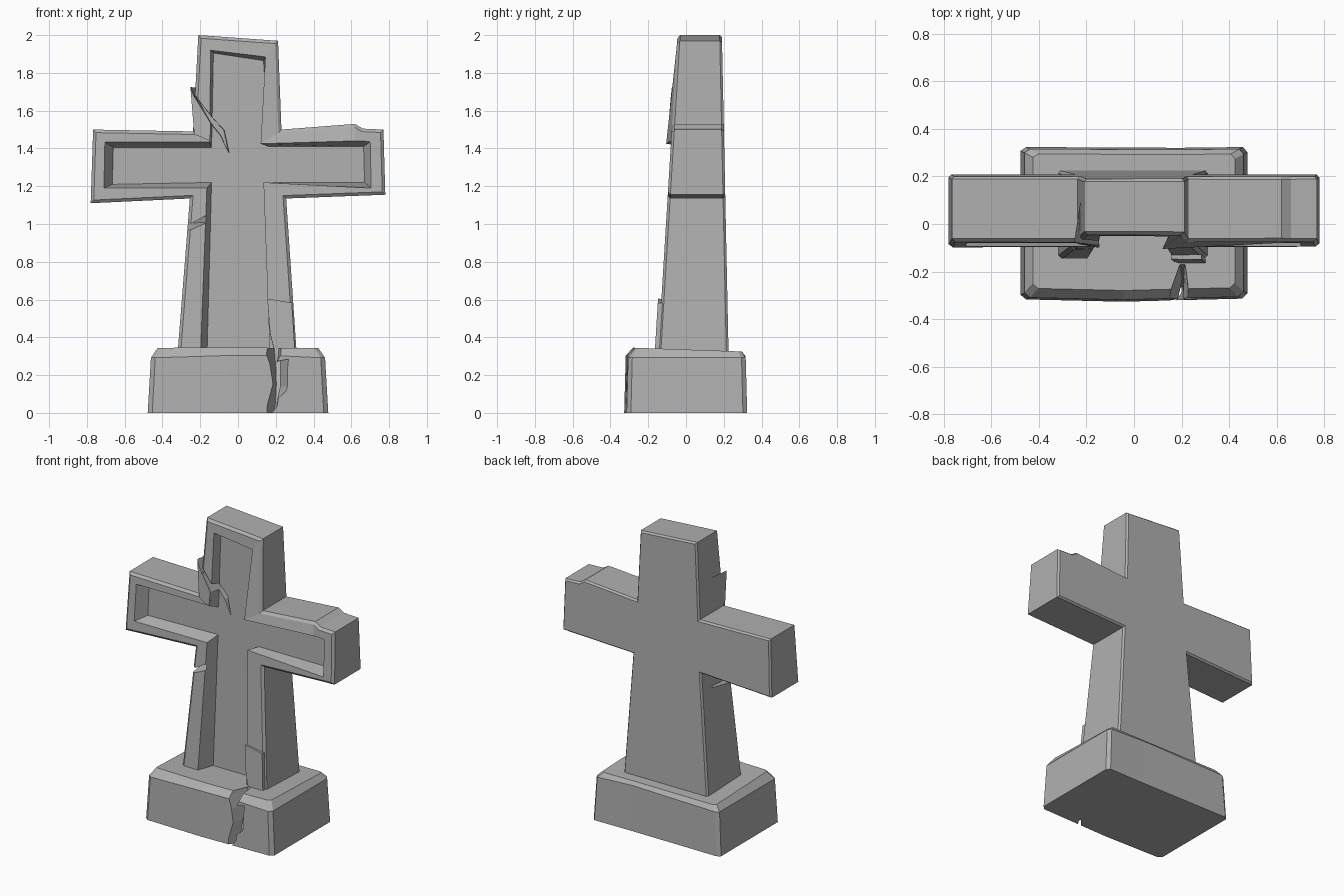
import bpy, bmesh
from mathutils import Vector

if "Cube" in bpy.data.objects:
    bpy.data.objects.remove(bpy.data.objects["Cube"])

stone = bpy.data.materials.new("grey_stone")
stone.diffuse_color = (0.44, 0.435, 0.435, 1)
stone.use_nodes = True
stone.node_tree.nodes["Principled BSDF"].inputs["Base Color"].default_value = stone.diffuse_color


def front_y(z):
    return -0.045 - (2 - z) * 0.061


def back_y(z):
    return 0.19 + (2 - z) * 0.021


def floor_y(z):
    return 0.005 - (2 - z) * 0.022


def loft(name, rings):
    """Closed solid through rings with equal vertex counts."""
    bm = bmesh.new()
    vs = [[bm.verts.new(p) for p in r] for r in rings]
    n = len(vs[0])
    for a, b in zip(vs, vs[1:]):
        for i in range(n):
            j = (i + 1) % n
            bm.faces.new((a[i], a[j], b[j], b[i]))
    bm.faces.new(vs[0])
    bm.faces.new(vs[-1])
    bmesh.ops.recalc_face_normals(bm, faces=bm.faces)
    me = bpy.data.meshes.new(name)
    bm.to_mesh(me)
    bm.free()
    me.materials.append(stone)
    ob = bpy.data.objects.new(name, me)
    bpy.context.collection.objects.link(ob)
    return ob


def inset(pts, d):
    """Mitred inset of a clockwise outline."""
    out, n = [], len(pts)
    for i in range(n):
        p, a, b = Vector(pts[i]), Vector(pts[i - 1]), Vector(pts[(i + 1) % n])
        e1, e2 = (p - a).normalized(), (b - p).normalized()
        n1, n2 = Vector((e1.y, -e1.x)), Vector((e2.y, -e2.x))
        out.append(tuple(p + (n1 + n2) * (d / (1 + n1.dot(n2)))))
    return out


def ring(pts, fy, dy=0.0):
    return [(x, fy(z) + dy, z) for x, z in pts]


def cut(target, cutter):
    m = target.modifiers.new(cutter.name, 'BOOLEAN')
    m.operation = 'DIFFERENCE'
    m.solver = 'EXACT'
    m.object = cutter
    cutter.hide_render = True
    cutter.hide_viewport = True
    cutter.display_type = 'WIRE'


# Cross: outer outline, inner rim and recess floor correspond point by point
outer = [(-.325, .25), (-.255, 1.135), (-.78, 1.11), (-.767, 1.5), (-.238, 1.49),
         (-.21, 2.0), (.212, 1.97), (.23, 1.5), (.62, 1.53), (.66, 1.505),
         (.77, 1.5), (.78, 1.155), (.255, 1.135), (.315, .25)]
rim = [(-.2, .27), (-.165, 1.19), (-.71, 1.19), (-.705, 1.435), (-.15, 1.435),
       (-.145, 1.92), (.145, 1.885), (.12, 1.425), (.62, 1.44), (.66, 1.44),
       (.70, 1.435), (.705, 1.19), (.135, 1.22), (.17, .27)]
floor = [(-.165, .27), (-.14, 1.22), (-.665, 1.21), (-.66, 1.405), (-.14, 1.405),
         (-.13, 1.905), (.135, 1.865), (.165, 1.41), (.62, 1.41), (.645, 1.41),
         (.665, 1.41), (.67, 1.22), (.165, 1.22), (.195, .27)]
rim_ring = ring(rim, front_y)
x, y, z = rim_ring[7]
rim_ring[7] = (x, -0.105, z)          # inner corner of the upper frame leans forward
cross = loft("cross", [
    ring(inset(outer, .01), back_y),
    ring(outer, back_y, -.012),
    ring(outer, front_y, .014),
    ring(inset(outer, .016), front_y),
    rim_ring,
    ring(floor, floor_y)])

# Notch broken out of the left side of the shaft
notch = loft("notch_cutter", [
    [(-.34, -.2, 1.05), (-.34, -.2, .93), (-.24, -.2, .955), (-.12, -.2, 1.01), (-.12, -.2, 1.06), (-.23, -.2, 1.0)],
    [(-.34, .1, 1.02), (-.34, .1, 1.0), (-.28, .1, 1.0), (-.26, .1, 1.005), (-.26, .1, 1.01), (-.28, .1, 1.01)]])
cut(cross, notch)

# Crack running through the upper left frame into the recess
crack_line = [(-.27, 1.74), (-.21, 1.66), (-.14, 1.575), (-.06, 1.49), (-.02, 1.305),
              (-.09, 1.45), (-.16, 1.535), (-.23, 1.65)]
crack = loft("crack_cutter", [
    [(x, -.2, z) for x, z in crack_line],
    [(-.1 + (x + .1) * .6, .04, 1.51 + (z - 1.51) * .6) for x, z in crack_line]])
cut(cross, crack)

# Displaced stone pieces
loft("upper_left_fragment", [
    [(-.252, -.075, 1.725), (-.235, -.08, 1.68), (-.145, -.09, 1.535), (-.148, -.1, 1.44), (-.232, -.085, 1.475), (-.242, -.08, 1.6)],
    [(-.215, .16, 1.72), (-.2, .16, 1.66), (-.17, .04, 1.53), (-.17, .04, 1.45), (-.2, .16, 1.475), (-.21, .16, 1.6)]])
ledge = [(.155, .605), (.285, .583), (.303, .3), (.2, .3), (.17, .42)]
loft("lower_right_fragment", [ring(ledge, front_y, -.018),
                              [(x * .98 + .004, -.06, z - .01) for x, z in ledge]])

# Base block with chamfered top and slightly bulging front
plan = [(-1, -.92), (-.95, -.98), (-.1, -1.01), (.4, -.99), (.95, -.97), (1, -.9),
        (1, .93), (.96, 1), (.4, .99), (-.95, 1), (-1, .95)]
base = loft("base", [
    [(px * .478, py * .324, 0) for px, py in plan],
    [(px * .461, py * .316, .292 + .012 * (abs(px) < .5)) for px, py in plan],
    [(px * .425, py * .286 + .009, .335 - .01 * py) for px, py in plan]])

# Jagged crack in the front right of the base
split = [(.115, .40), (.25, .40), (.235, .33), (.205, .27), (.285, .285), (.285, .14),
         (.215, .08), (.14, -.02), (.13, -.02), (.175, .15), (.16, .24), (.13, .32)]
split_cut = loft("base_crack_cutter", [
    [(x, -.36, z) for x, z in split],
    [(.21 + (x - .21) * .2, -.27 + .12 * max(0, z - .05) / .35, z) for x, z in split]])
cut(base, split_cut)

# Apply the cuts and drop the cutters
bpy.context.view_layer.update()
for ob in (cross, base):
    dg = bpy.context.evaluated_depsgraph_get()
    me = bpy.data.meshes.new_from_object(ob.evaluated_get(dg))
    ob.modifiers.clear()
    ob.data = me
for c in (notch, crack, split_cut):
    bpy.data.objects.remove(c)
